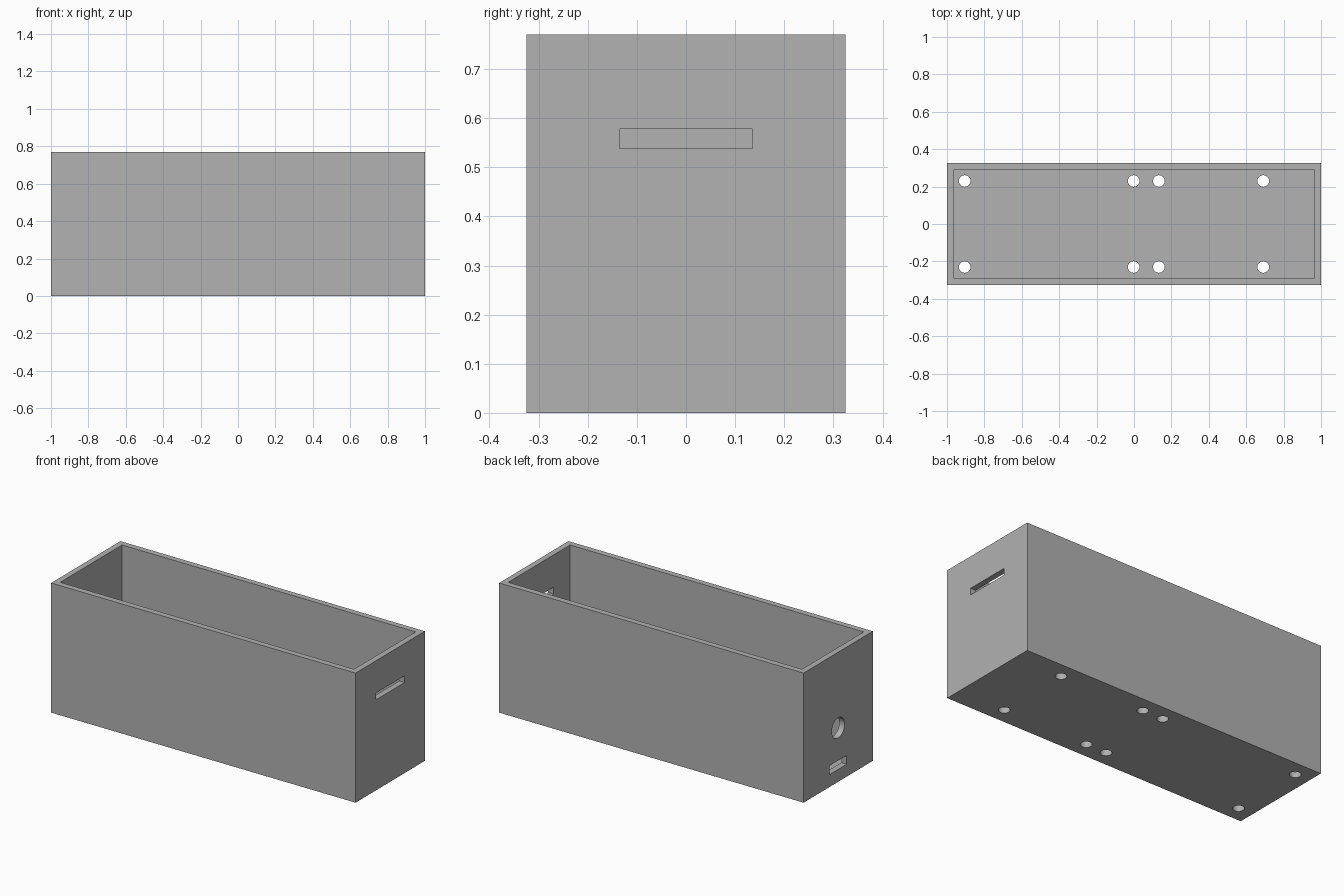
import bpy
from math import pi

if "Cube" in bpy.data.objects:
    bpy.data.objects.remove(bpy.data.objects["Cube"], do_unlink=True)

LENGTH, WIDTH, HEIGHT, WALL = 2.0, 0.65, 0.77, 0.035

grey = bpy.data.materials.new("plain grey")
grey.use_nodes = True
GREY = (0.445, 0.445, 0.445, 1)
grey.diffuse_color = GREY
grey.node_tree.nodes["Principled BSDF"].inputs["Base Color"].default_value = GREY


def block(name, centre, size):
    bpy.ops.mesh.primitive_cube_add(size=1, location=centre)
    ob = bpy.context.object
    ob.name = name
    ob.scale = size
    bpy.ops.object.transform_apply(location=True, rotation=False, scale=True)
    ob.data.materials.append(grey)
    return ob


def rod(name, centre, radius, depth, tilt=0):
    bpy.ops.mesh.primitive_cylinder_add(vertices=48, radius=radius, depth=depth,
                                        location=centre, rotation=(0, tilt, 0))
    ob = bpy.context.object
    ob.name = name
    ob.data.materials.append(grey)
    return ob


def cut(target, cutter):
    cutter.hide_render = True
    mod = target.modifiers.new("cut", 'BOOLEAN')
    mod.operation = 'DIFFERENCE'
    mod.solver = 'EXACT'
    mod.object = cutter
    bpy.context.view_layer.objects.active = target
    bpy.ops.object.modifier_apply(modifier=mod.name)
    bpy.data.objects.remove(cutter, do_unlink=True)


# Open-topped enclosure
box = block("open_box", (0, 0, HEIGHT / 2), (LENGTH, WIDTH, HEIGHT))
cut(box, block("cavity", (0, 0, WALL + HEIGHT / 2),
               (LENGTH - 2 * WALL, WIDTH - 2 * WALL, HEIGHT)))

# Wide slot in the left end
cut(box, block("end_slot", (1, 0, 0.558), (0.2, 0.27, 0.04)))

# Round port and small rectangular port in the right end
cut(box, rod("round_port", (-1, 0, 0.32), 0.06, 0.2, pi / 2))
cut(box, block("small_port", (-1, 0, 0.1), (0.2, 0.16, 0.052)))

# Mounting holes through the floor
for x in (-0.905, -0.002, 0.133, 0.691):
    for y in (-0.23, 0.23):
        cut(box, rod("floor_hole", (x, y, 0), 0.031, 0.2))

# Smooth hole walls, crisp box edges
bpy.ops.object.select_all(action='DESELECT')
box.select_set(True)
bpy.context.view_layer.objects.active = box
bpy.ops.object.shade_smooth_by_angle(angle=pi / 6)
